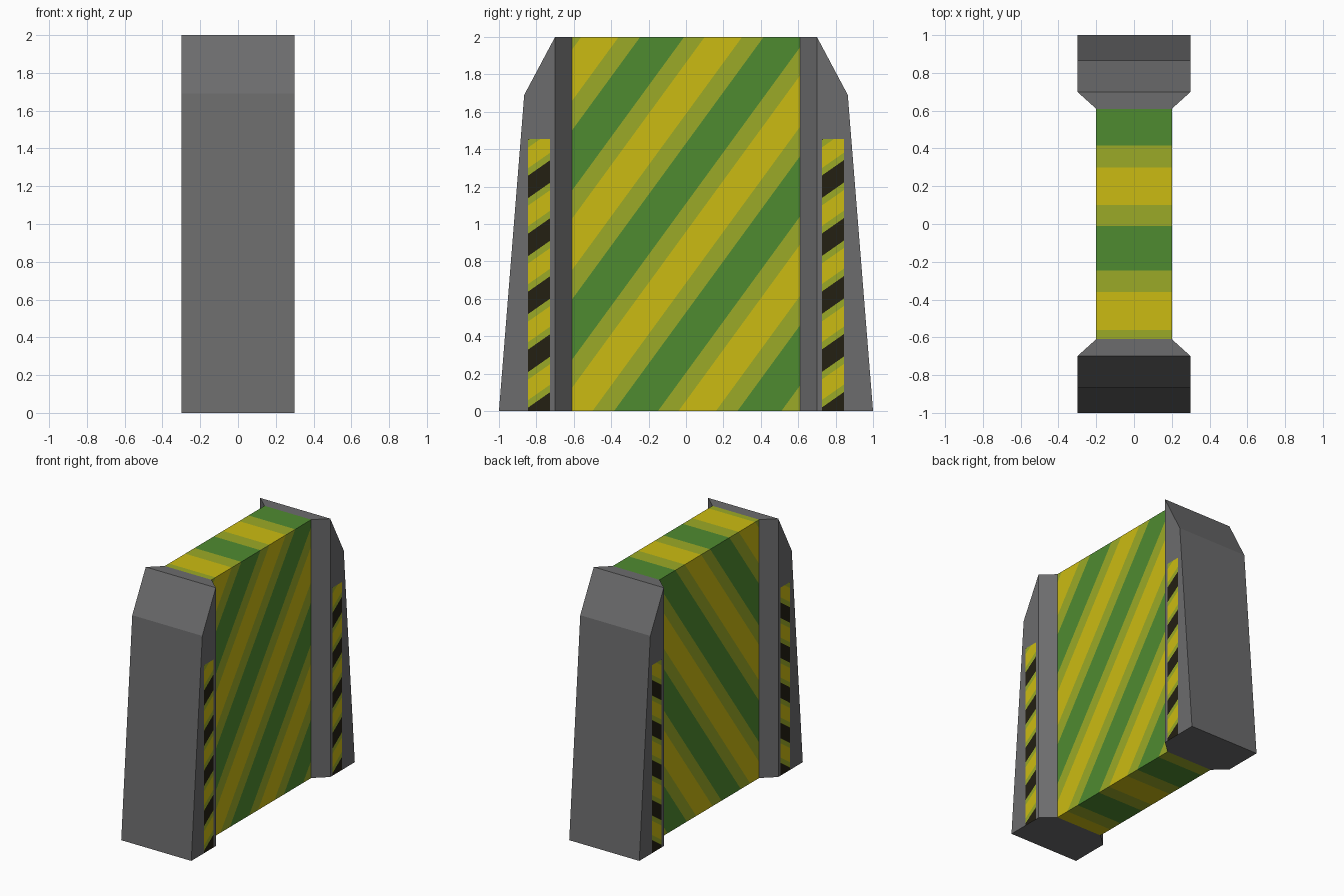
import bpy, bmesh
from mathutils import Vector

if "Cube" in bpy.data.objects:
    bpy.data.objects.remove(bpy.data.objects["Cube"])


def material(name, rgb):
    m = bpy.data.materials.new(name)
    m.diffuse_color = (*rgb, 1)
    m.use_nodes = True
    m.node_tree.nodes["Principled BSDF"].inputs["Base Color"].default_value = m.diffuse_color
    return m


MATS = [material("grey metal", (0.15, 0.15, 0.153)),
        material("green", (0.078, 0.26, 0.03)),
        material("olive", (0.33, 0.40, 0.02)),
        material("yellow", (0.60, 0.50, 0.006)),
        material("black", (0.017, 0.014, 0.006))]
GREY, GREEN, OLIVE, YELLOW, BLACK = range(5)


def cut(bm, faces, point, normal):
    edges = {e for f in faces for e in f.edges}
    verts = {v for f in faces for v in f.verts}
    bmesh.ops.bisect_plane(bm, geom=list(faces) + list(edges) + list(verts),
                           plane_co=point, plane_no=normal, dist=1e-5)


def paint_stripes(bm, inside, axis, start, bands):
    """Cut the chosen faces into repeating bands along axis, then colour them."""
    period = sum(w for w, _ in bands)

    def chosen():
        return [f for f in bm.faces if inside(f)]

    values = [v.co.dot(axis) for f in chosen() for v in f.verts]
    lo, hi = min(values), max(values)
    t = start - 10 * period
    while t < hi:
        for width, _ in bands:
            if lo < t < hi:
                cut(bm, chosen(), axis * (t / axis.length_squared), axis)
            t += width
    for f in chosen():
        r = (f.calc_center_median().dot(axis) - start) % period
        for width, mat in bands:
            if r < width:
                f.material_index = mat
                break
            r -= width


def finish(bm, name):
    mesh = bpy.data.meshes.new(name)
    bm.normal_update()
    bm.to_mesh(mesh)
    bm.free()
    for m in MATS:
        mesh.materials.append(m)
    bpy.context.collection.objects.link(bpy.data.objects.new(name, mesh))


# Striped centre wall: slanting bands run straight through its thickness
bm = bmesh.new()
bmesh.ops.create_cube(bm, size=1)
for v in bm.verts:
    v.co = Vector((v.co.x * 0.4, v.co.y * 1.22, v.co.z * 2 + 1))
paint_stripes(bm, lambda f: True, Vector((0, 1, -0.73)), -0.385,
              [(0.235, GREEN), (0.11, OLIVE), (0.2, YELLOW), (0.115, OLIVE)])
finish(bm, "striped_wall")


# End pillars: tapered profile narrowing to the wall, with hazard strips
def pillar(side, name):
    bm = bmesh.new()
    outline = [(1, 0, 0.3), (0.865, 1.69, 0.3), (0.7, 2, 0.3), (0.7, 0, 0.3),
               (0.61, 0, 0.2), (0.61, 2, 0.2)]
    for y, z, x in outline:
        for s in (-1, 1):
            bm.verts.new((s * x, side * y, z))
    bmesh.ops.convex_hull(bm, input=bm.verts[:])
    bmesh.ops.dissolve_limit(bm, angle_limit=0.02, verts=bm.verts[:], edges=bm.edges[:])
    bmesh.ops.recalc_face_normals(bm, faces=bm.faces[:])

    y0, y1, top = 0.727, 0.845, 1.455

    def flat_side(f):
        return all(abs(abs(v.co.x) - 0.3) < 1e-4 for v in f.verts) and abs(f.normal.x) > 0.99

    def strip(f):
        c = f.calc_center_bounds()
        return flat_side(f) and y0 < side * c.y < y1 and c.z < top

    for y in (y0, y1):
        bm.normal_update()
        cut(bm, [f for f in bm.faces if flat_side(f)], (0, side * y, 0), (0, 1, 0))
    bm.normal_update()
    cut(bm, [f for f in bm.faces if strip(f) or
             (flat_side(f) and y0 < side * f.calc_center_bounds().y < y1)],
        (0, 0, top), (0, 0, 1))
    bm.normal_update()
    slope = 0.7
    paint_stripes(bm, strip, Vector((0, -slope, 1)), -slope * side * 0.785 - 0.06,
                  [(0.12, BLACK), (0.04, OLIVE), (0.11, YELLOW), (0.04, OLIVE)])
    finish(bm, name)


pillar(-1, "front_pillar")
pillar(1, "back_pillar")
